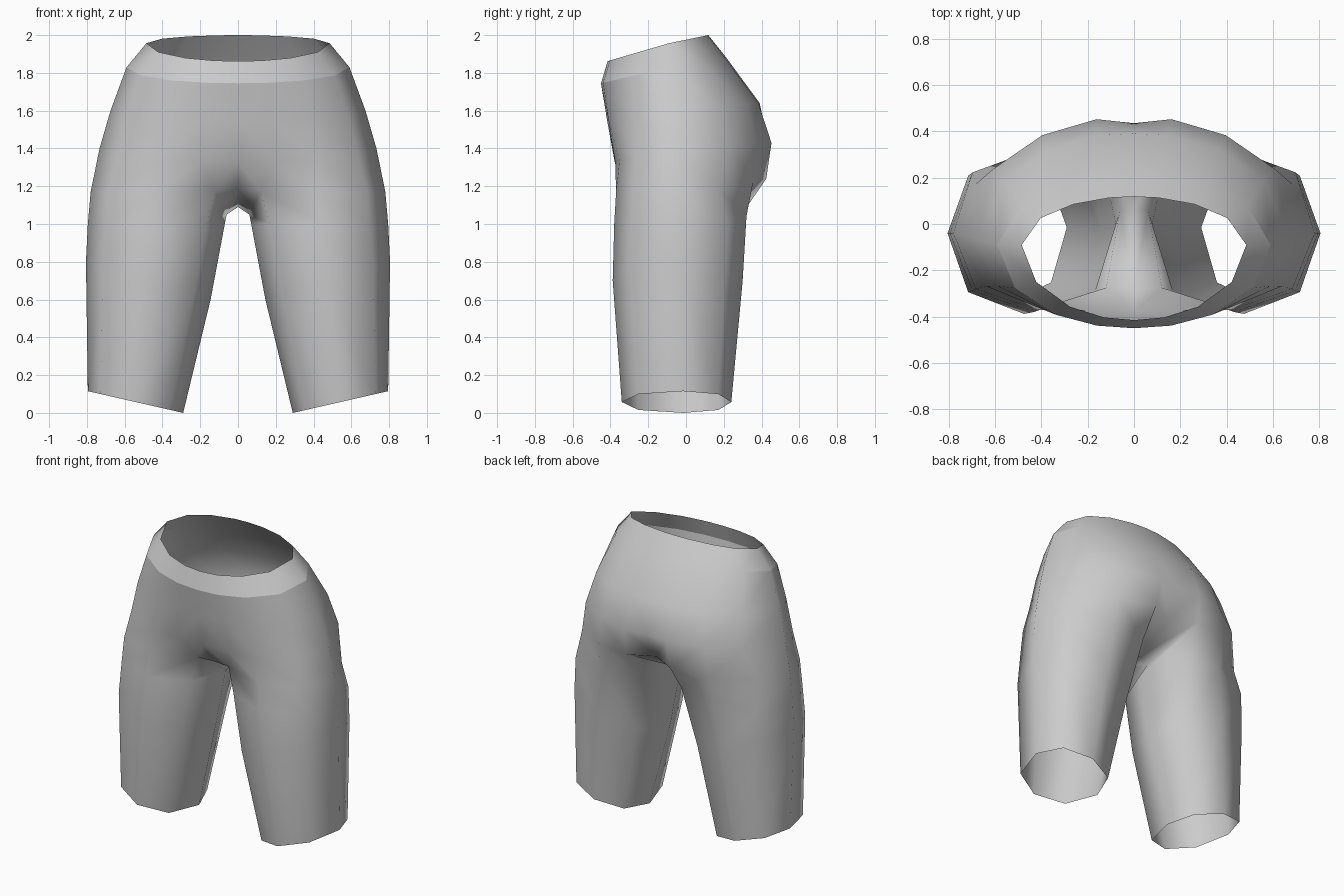
import bpy, bmesh, math
from mathutils import Vector

if "Cube" in bpy.data.objects:
    bpy.data.objects.remove(bpy.data.objects["Cube"])

cloth = bpy.data.materials.new("grey_cloth")
cloth.diffuse_color = (0.6, 0.6, 0.6, 1)
cloth.use_nodes = True
cloth.node_tree.nodes["Principled BSDF"].inputs["Base Color"].default_value = cloth.diffuse_color

bm = bmesh.new()


def torso_ring(w, ys, yf, yb, zf, zs, zb, n_front, n_back, dimple=0.0):
    """Half ring from front centre, round the side, to back centre."""
    ring = []
    steps = [(0, -1), (.27, -1), (.57, -1), (.87, -1), (1, 1), (.83, 1), (.54, 1), (.22, 1), (0, 1)]
    for t, side in steps:
        n = n_front if side < 0 else n_back
        r = (1 - t ** n) ** (1 / n)
        y_end, z_end = (yf, zf) if side < 0 else (yb, zb)
        ring.append(bm.verts.new((w * t, ys + (y_end - ys) * r, zs + (z_end - zs) * r)))
    ring[-1].co.y -= dimple
    return ring


def leg_ring(xi, xo, ys, yf, yb, zi, zo):
    """Eight-sided ring: inner front, front, outer side, back, inner back, inner."""
    d, ring = 0.73, []
    for u, v in [(-d, -d), (0, -1), (d, -d), (1, 0), (d, d), (0, 1), (-d, d), (-1, 0)]:
        x = (xi + xo) / 2 + u * (xo - xi) / 2
        y = ys + (yb - ys) * v if v > 0 else ys + (ys - yf) * v
        ring.append(bm.verts.new((x, y, zi + (zo - zi) * (u + 1) / 2)))
    return ring


def bridge(a, b, closed=False):
    for i in range(len(a) if closed else len(a) - 1):
        j = (i + 1) % len(a)
        bm.faces.new((a[i], b[i], b[j], a[j]))


# Waistband and hips
torso = [
    torso_ring(.485, -.09, -.415, .118, 1.862, 1.957, 2.0, 2.0, 2.0),
    torso_ring(.59, -.09, -.45, .21, 1.745, 1.83, 1.885, 2.1, 2.0),
    torso_ring(.675, -.07, -.418, .395, 1.55, 1.60, 1.64, 2.3, 2.0, .005),
    torso_ring(.733, -.05, -.378, .465, 1.33, 1.40, 1.43, 2.8, 2.0, .03),
]
for a, b in zip(torso, torso[1:]):
    bridge(a, b)

# Legs, from the crotch to the open hem
legs = [
    leg_ring(.06, .78, -.04, -.37, .365, 1.17, 1.17),
    leg_ring(.07, .795, -.04, -.38, .32, 1.0, 1.0),
    leg_ring(.145, .805, -.04, -.388, .30, .60, .80),
    leg_ring(.29, .795, -.015, -.34, .24, .0, .115),
]
top = legs[0]
top[0].co = Vector((.12, -.275, 1.175))
top[4].co = Vector((.68, .175, 1.18))
top[5].co = Vector((.43, .355, 1.22))
top[6].co = Vector((.17, .425, 1.24))
top[7].co = Vector((.06, .06, 1.05))
legs[1][5].co.z = 1.04
legs[1][6].co = Vector((.17, .295, 1.05))
for a, b in zip(legs, legs[1:]):
    bridge(a, b, True)

# Crotch gusset joining hips and legs
front = bm.verts.new((0, -.28, 1.185))
under = bm.verts.new((0, .06, 1.09))
back = bm.verts.new((0, .33, 1.235))
bridge(torso[-1], [front] + top[:7] + [back])
bm.faces.new((front, under, top[7], top[0]))
bm.faces.new((under, back, top[6], top[7]))

bmesh.ops.recalc_face_normals(bm, faces=bm.faces)
for f in bm.faces:
    f.smooth = True

# Crisp fold below the waistband at the front and sides
fold = torso[1][:6]
for a, b in zip(fold, fold[1:]):
    bm.edges.get((a, b)).smooth = False

mesh = bpy.data.meshes.new("shorts")
bm.to_mesh(mesh)
bm.free()
mesh.materials.append(cloth)
shorts = bpy.data.objects.new("shorts", mesh)
bpy.context.collection.objects.link(shorts)

# Other half
mirror = shorts.modifiers.new("Mirror", 'MIRROR')
mirror.use_axis = (True, False, False)
mirror.use_clip = True
mirror.merge_threshold = 0.001
